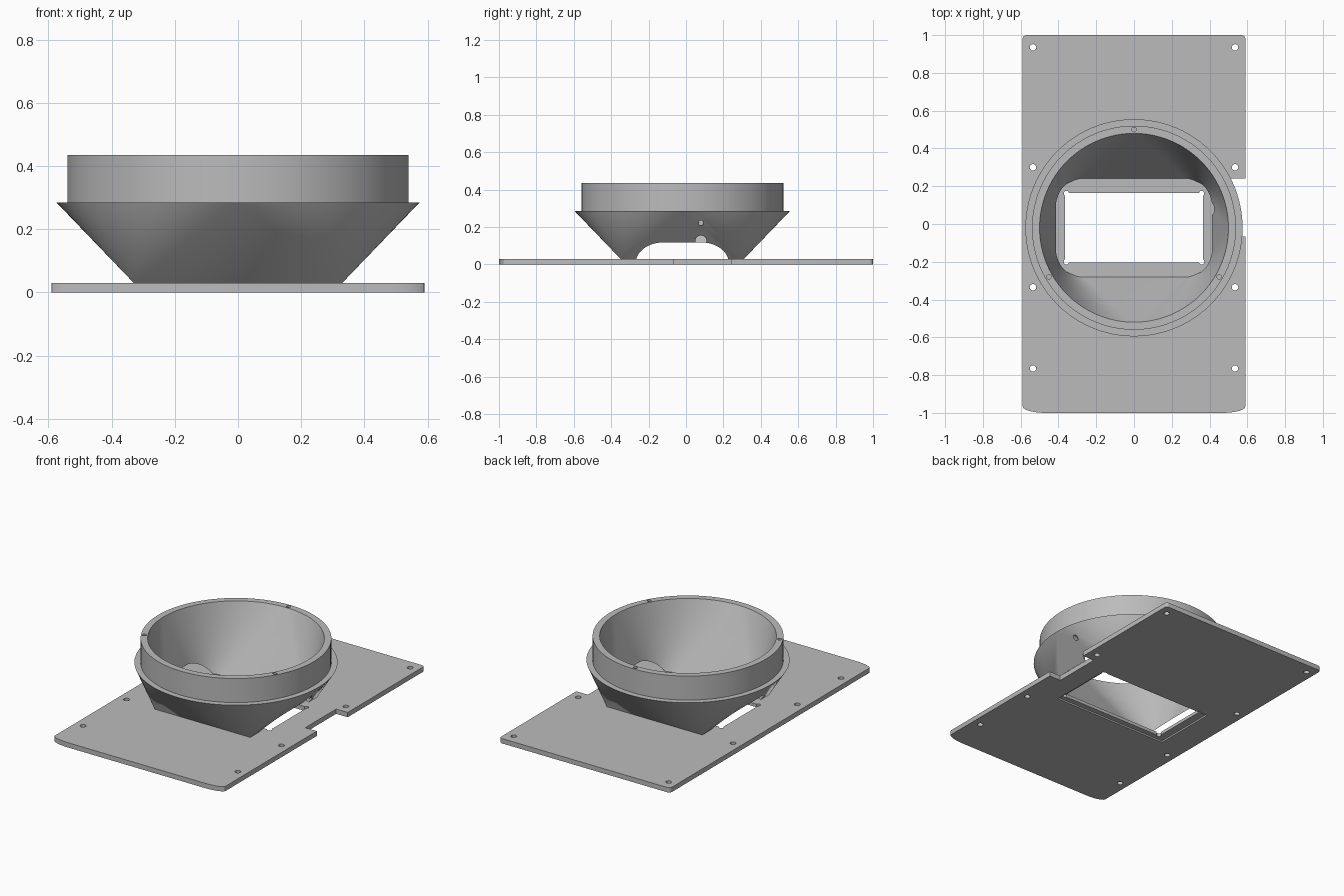
import bpy, bmesh, math
from mathutils import Matrix, Vector

if "Cube" in bpy.data.objects:
    bpy.data.objects.remove(bpy.data.objects["Cube"])

CY = -0.02                       # funnel axis in y
PLATE, FLANGE, TOP = 0.03, 0.285, 0.435

grey = bpy.data.materials.new("light grey")
grey.use_nodes = True
grey.diffuse_color = (0.5, 0.5, 0.5, 1)
grey.node_tree.nodes["Principled BSDF"].inputs["Base Color"].default_value = (0.5, 0.5, 0.5, 1)


def finish(name, bm):
    bmesh.ops.recalc_face_normals(bm, faces=bm.faces)
    mesh = bpy.data.meshes.new(name)
    bm.to_mesh(mesh)
    bm.free()
    mesh.materials.append(grey)
    ob = bpy.data.objects.new(name, mesh)
    bpy.context.collection.objects.link(ob)
    return ob


def ring(r, z, n=96):
    return [(r * math.cos(math.tau * i / n), CY + r * math.sin(math.tau * i / n), z) for i in range(n)]


def rect(x, y0, y1, z):
    return [(sx * x, y, z) for sx in (-1, 1) for y in (y0, y1)]


def hull(name, points):
    bm = bmesh.new()
    verts = [bm.verts.new(p) for p in points]
    bmesh.ops.convex_hull(bm, input=verts)
    bmesh.ops.dissolve_limit(bm, angle_limit=0.002, verts=bm.verts, edges=bm.edges)
    return finish(name, bm)


def prism(name, outline, z0, z1):
    bm = bmesh.new()
    face = bm.faces.new([bm.verts.new((x, y, z0)) for x, y in outline])
    ext = bmesh.ops.extrude_face_region(bm, geom=[face])
    moved = [g for g in ext["geom"] if isinstance(g, bmesh.types.BMVert)]
    bmesh.ops.translate(bm, verts=moved, vec=(0, 0, z1 - z0))
    return finish(name, bm)


def drills(name, spots, r, depth, turn=Matrix()):
    bm = bmesh.new()
    for p in spots:
        bmesh.ops.create_cone(bm, cap_ends=True, segments=24, radius1=r, radius2=r, depth=depth,
                              matrix=Matrix.Translation(Vector(p)) @ turn)
    return finish(name, bm)


def cut(ob, *cutters):
    for c in cutters:
        c.hide_render = True
        mod = ob.modifiers.new("cut", "BOOLEAN")
        mod.operation, mod.solver, mod.object = "DIFFERENCE", "EXACT", c
    graph = bpy.context.evaluated_depsgraph_get()
    mesh = bpy.data.meshes.new_from_object(ob.evaluated_get(graph))
    ob.modifiers.clear()
    ob.data = mesh


def corner(cx, cy, rx, ry, start):
    return [(cx + rx * math.cos(math.radians(start + a)), cy + ry * math.sin(math.radians(start + a)))
            for a in range(0, 91, 15)]


# Base plate outline with eased corners and a side notch
outline = (corner(-0.47, -0.965, 0.12, 0.035, 180) + corner(0.47, -0.965, 0.12, 0.035, 270)
           + [(0.59, -0.065), (0.51, -0.065), (0.51, 0.24), (0.59, 0.24)]
           + corner(0.57, 0.98, 0.02, 0.02, 0) + corner(-0.57, 0.98, 0.02, 0.02, 90))
plate = prism("base_plate", outline, 0, PLATE)

# Funnel body: square base blending into a round flange
funnel = hull("funnel_body", rect(0.33, CY - 0.33, CY + 0.33, PLATE) + ring(0.575, FLANGE))

# Round collar above the flange
collar = hull("collar", ring(0.54, FLANGE) + ring(0.54, TOP))

# Cutter for the inside: rectangular throat opening out to the round rim
throat = hull("throat_cutter", rect(0.355, -0.205, 0.165, -0.1) + rect(0.355, -0.205, 0.165, PLATE)
              + ring(0.5, TOP) + ring(0.5, TOP + 0.1))

# Plate openings: window, relieved corners, shallow underside recess, screw holes
window = hull("window_cutter", rect(0.365, -0.205, 0.165, -0.1) + rect(0.365, -0.205, 0.165, 0.1))
relief = drills("relief_cutter", rect(0.358, -0.2, 0.162, 0), 0.014, 0.2)
recess = prism("recess_cutter", [(-0.415, -0.24), (0.38, -0.24), (0.38, 0.17), (-0.415, 0.17)], -0.1, 0.01)
screws = drills("screw_cutter", [(s * 0.535, y, 0) for s in (-1, 1) for y in (0.935, 0.3, -0.335, -0.765)],
                0.017, 0.2)

# Rim pin holes and sensor holes in the side wall
pins = drills("pin_cutter", [(0.52 * math.cos(math.radians(a)), CY + 0.52 * math.sin(math.radians(a)), TOP)
                             for a in (90, 210, 330)], 0.012, 0.1)
sideways = Matrix.Rotation(math.pi / 2, 4, "Y")
port = drills("port_cutter", [(0.42, 0.08, 0.125)], 0.03, 0.2, sideways)
small_port = drills("small_port_cutter", [(0.53, 0.08, 0.222)], 0.014, 0.08, sideways)

cut(plate, window, relief, recess, screws)
cut(funnel, throat, port, small_port)
cut(collar, throat, pins)
for c in (throat, window, relief, recess, screws, pins, port, small_port):
    bpy.data.objects.remove(c)

# Smooth the curved walls, keep edges sharp
for ob in (plate, funnel, collar):
    bpy.ops.object.select_all(action="DESELECT")
    ob.select_set(True)
    bpy.context.view_layer.objects.active = ob
    bpy.ops.object.shade_smooth_by_angle(angle=math.radians(25))
